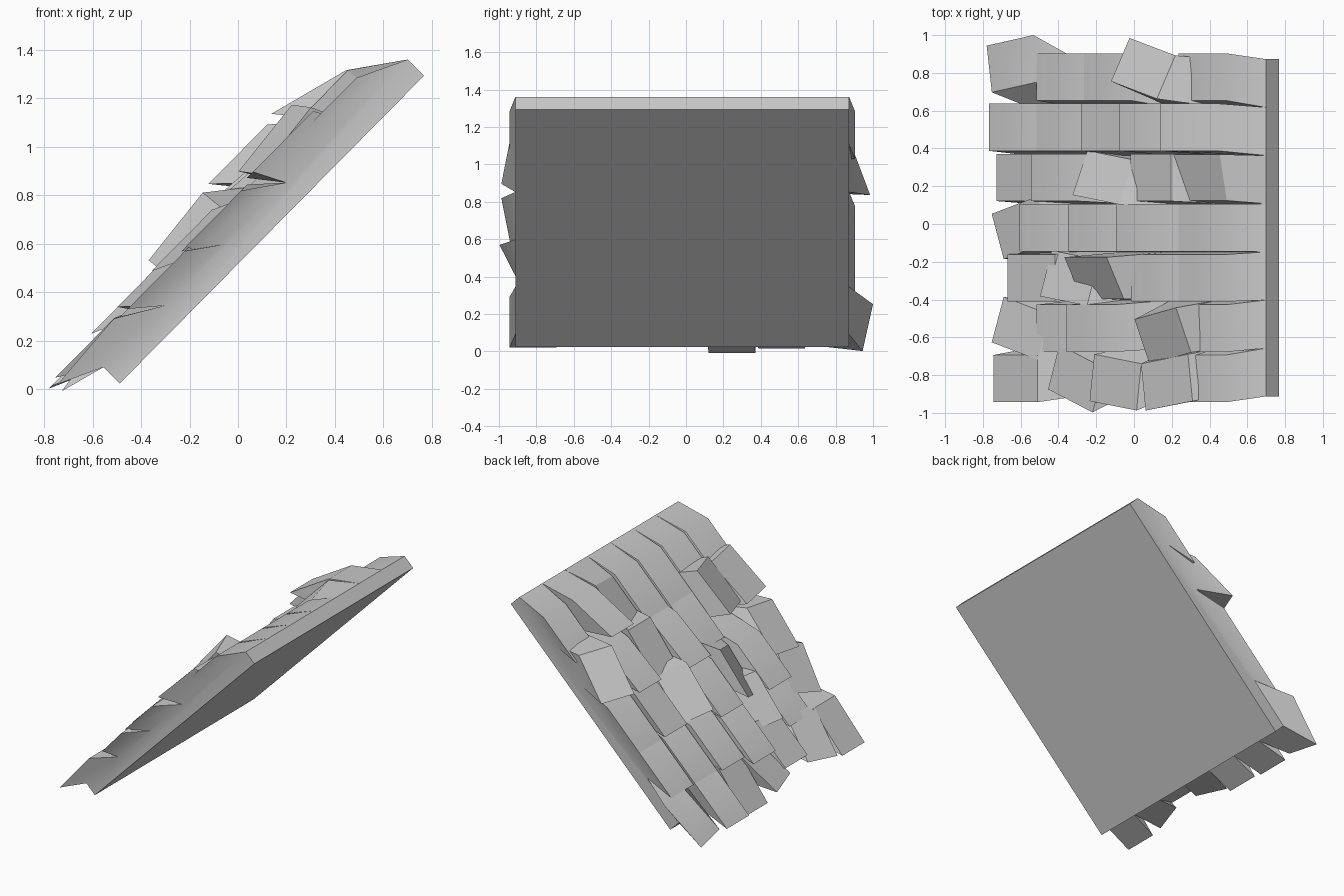
import bpy, bmesh
from math import radians
from mathutils import Vector, Euler

if "Cube" in bpy.data.objects:
    bpy.data.objects.remove(bpy.data.objects["Cube"])

ROWS, COLS = 5, 7
SIZE, THICK = 1.785, 0.095
PITCH, WIDTH = SIZE / ROWS, SIZE / COLS

# Roof frame: u runs up the slope, v across, n away from the deck
U, V = Vector((0.703, 0, 0.711)), Vector((0, 1, 0))
N = U.cross(V)
RIDGE = Vector((0.70, -0.02, 1.36))


def place(u, v, n):
    return RIDGE + U * u + V * v + N * n


# Disturbed tiles by row and column: turn in degrees and slide
LOOSE = {
    "0,5": dict(pitch=15, n=0.098),
    "0,4": dict(roll=12, n=0.02),
    "1,6": dict(roll=-18, yaw=-15, v=0.045, n=0.087),
    "1,5": dict(pitch=4, u=-0.03, n=0.05),
    "1,4": dict(pitch=-8, n=0.03),
    "1,3": dict(pitch=4, u=-0.06, n=0.04),
    "1,1": dict(roll=15, pitch=-6, yaw=10, u=0.12, v=-0.04, n=0.06),
    "1,0": dict(yaw=8, u=0.12, v=-0.02, n=0.03),
    "2,5": dict(n=0.02),
    "2,4": dict(roll=-18, yaw=-8, n=0.03),
    "2,3": dict(u=-0.08, n=0.04),
    "2,2": dict(roll=28, pitch=-6, u=-0.06, n=0.04),
    "2,1": dict(u=-0.09, n=0.04),
    "2,0": dict(yaw=-8, u=0.07, v=-0.02, n=0.01),
    "3,4": dict(u=-0.02, n=0.02),
    "3,3": dict(u=-0.09, n=0.035),
    "3,2": dict(roll=-12, yaw=-8, u=0.08, n=0.01),
    "3,0": dict(yaw=-20, u=0.12),
    "4,6": dict(yaw=9, v=0.07),
    "4,4": dict(pitch=-8, u=0.01, n=-0.02),
    "4,3": dict(roll=6, yaw=15, u=0.06),
    "4,2": dict(u=0.14),
    "4,1": dict(roll=-6, yaw=-15, u=0.06),
    "4,0": dict(pitch=-4, u=0.02),
}

bm = bmesh.new()

# Roof deck: top grid of cells, flat underside and edges
grid = [[bm.verts.new(place(-r * PITCH, (c - COLS / 2) * WIDTH, 0))
         for c in range(COLS + 1)] for r in range(ROWS + 1)]
corners = (grid[0][0], grid[0][-1], grid[-1][-1], grid[-1][0])
low = [bm.verts.new(v.co - N * THICK) for v in corners]
bm.faces.new(low)
bm.faces.new([low[1], low[0]] + grid[0])
bm.faces.new([low[3], low[2]] + grid[-1][::-1])
bm.faces.new([low[0], low[3]] + [row[0] for row in grid][::-1])
bm.faces.new([low[2], low[1]] + [row[-1] for row in grid])

# Roof tiles: every cell leans out and down the slope
for r in range(ROWS):
    for c in range(COLS):
        base = [grid[r][c], grid[r + 1][c], grid[r + 1][c + 1], grid[r][c + 1]]
        t = LOOSE.get(f"{r},{c}", {})
        rot = Euler([radians(t.get(k, 0)) for k in ("roll", "pitch", "yaw")]).to_matrix()
        centre = Vector((-(r + 0.5) * PITCH - 0.204 + t.get("u", 0),
                         (c + 0.5 - COLS / 2) * WIDTH * 1.044 + t.get("v", 0),
                         0.098 + t.get("n", 0)))
        cap = []
        for a, b in ((1, -1), (-1, -1), (-1, 1), (1, 1)):
            p = centre + rot @ Vector((a * PITCH / 2, b * WIDTH * 0.49, 0))
            cap.append(bm.verts.new(place(*p)))
        bm.faces.new(cap)
        for i in range(4):
            j = (i + 1) % 4
            bm.faces.new((base[i], base[j], cap[j], cap[i]))
bmesh.ops.recalc_face_normals(bm, faces=bm.faces)

mesh = bpy.data.meshes.new("tiled_roof")
bm.to_mesh(mesh)
bm.free()
roof = bpy.data.objects.new("tiled_roof", mesh)
bpy.context.collection.objects.link(roof)
bpy.context.view_layer.objects.active = roof
roof.select_set(True)
bpy.ops.object.shade_smooth_by_angle(angle=radians(30))
